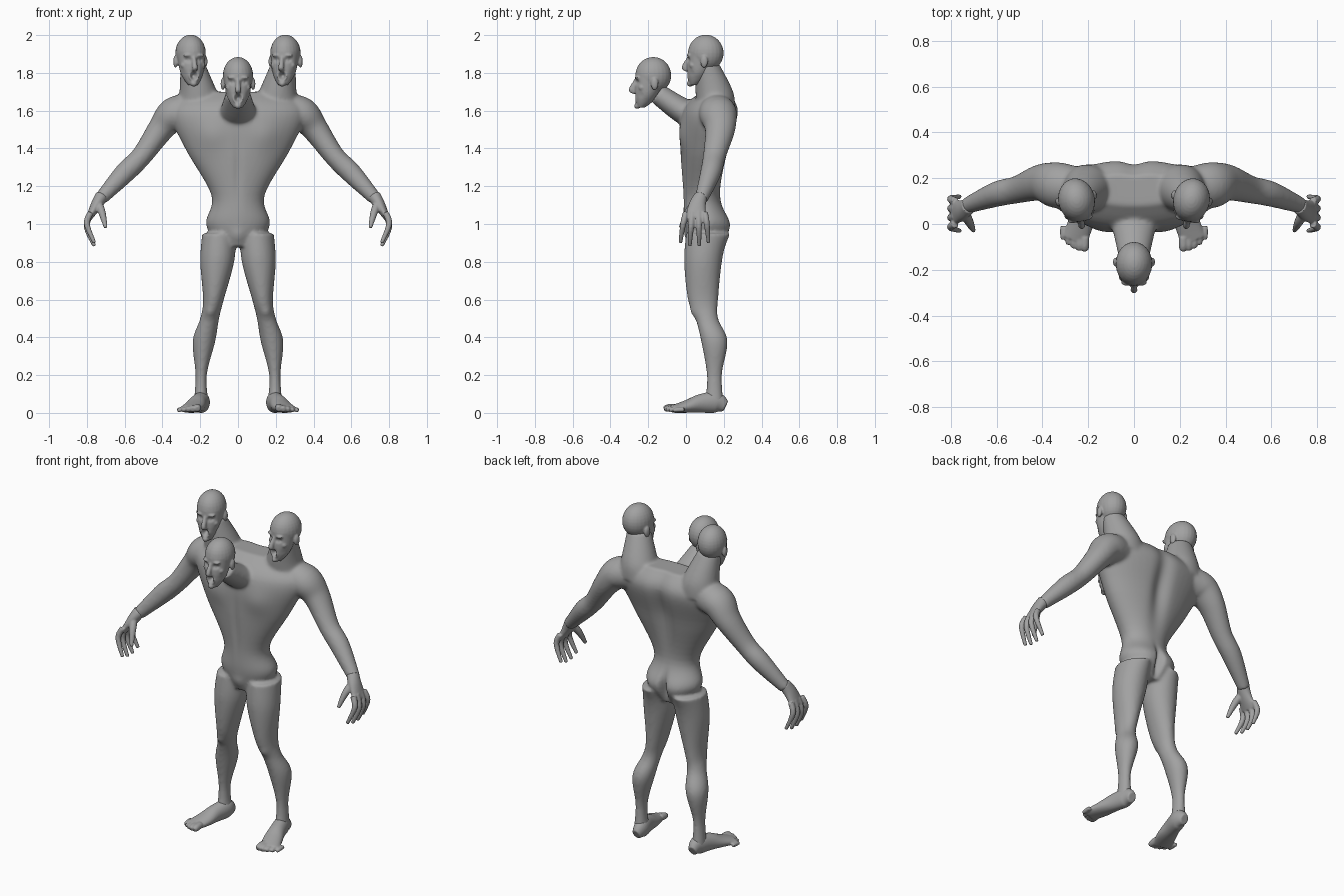
import bpy, bmesh, math
from mathutils import Vector, Matrix

cube = bpy.data.objects.get("Cube")
if cube:
    bpy.data.objects.remove(cube, do_unlink=True)

RIGHTWARD, BACKWARD, UPWARD = Matrix.Identity(3)
EVEN = Vector((1, 1, 1))

grey = (0.36, 0.36, 0.36, 1)
skin = bpy.data.materials.new("grey_skin")
skin.use_nodes = True
skin.diffuse_color = grey
skin.node_tree.nodes["Principled BSDF"].inputs["Base Color"].default_value = grey


def ring(x=0, y=0, z=0, wide=0, deep=None):
    """One cross-section of a limb; round unless a depth is given."""
    return Vector((x, y, z, wide, wide if deep is None else deep))


def smooth_path(rings, steps=6):
    """Rings blended along a smooth curve through the given ones."""
    padded = [rings[0], *rings, rings[-1]]
    path = []
    for before, start, end, after in zip(padded, padded[1:], padded[2:], padded[3:]):
        leave, arrive = (end - before) / 2, (after - start) / 2
        for step in range(steps):
            t = step / steps
            ease = t * t * (3 - 2 * t)
            path.append(start.lerp(end, ease)
                        + leave * t * (1 - t) ** 2 - arrive * t * t * (1 - t))
    return path + [rings[-1]]


def loft(bm, rings, side=1, across=None, sides=32):
    """Closed tube; its rings lie level, or square to the path when across is given."""
    path = smooth_path(rings)
    centres = [Vector((side * r[0], r[1], r[2])) for r in path]
    loops = []
    for i, (centre, section) in enumerate(zip(centres, path)):
        u, v = RIGHTWARD, BACKWARD
        if across:
            ahead = centres[min(i + 1, len(centres) - 1)]
            behind = centres[max(i - 1, 0)]
            tangent = (ahead - behind).normalized()
            v = (across - tangent * across.dot(tangent)).normalized()
            u = tangent.cross(v)
        angles = [math.tau * k / sides for k in range(sides)]
        loops.append([bm.verts.new(centre + u * math.cos(a) * section[3]
                                   + v * math.sin(a) * section[4]) for a in angles])
    for low, high in zip(loops, loops[1:]):
        for k in range(sides):
            bm.faces.new((low[k - 1], low[k], high[k], high[k - 1]))
    bm.faces.new(loops[0][::-1])
    bm.faces.new(loops[-1])


def ball(bm, centre, size):
    """Ellipsoid, mirrored when it lies off the middle."""
    x, y, z = centre
    for place in {(x, y, z), (-x, y, z)}:
        matrix = Matrix.Translation(place) @ Matrix.Diagonal((*size, 1))
        bmesh.ops.create_uvsphere(bm, u_segments=24, v_segments=16, radius=1, matrix=matrix)


def fuse(name, bm, voxel, smoothing):
    """Merge overlapping volumes into one smooth skin."""
    bmesh.ops.recalc_face_normals(bm, faces=bm.faces)
    rough = bpy.data.meshes.new("rough")
    bm.to_mesh(rough)
    bm.free()
    part = bpy.data.objects.new(name, rough)
    bpy.context.collection.objects.link(part)
    remesh = part.modifiers.new("fuse", 'REMESH')
    remesh.mode = 'VOXEL'
    remesh.voxel_size = voxel
    soften = part.modifiers.new("soften", 'SMOOTH')
    soften.iterations = smoothing
    bpy.context.view_layer.update()
    graph = bpy.context.evaluated_depsgraph_get()
    mesh = bpy.data.meshes.new_from_object(part.evaluated_get(graph))
    part.modifiers.clear()
    part.data = mesh
    bpy.data.meshes.remove(rough)
    mesh.materials.clear()
    mesh.materials.append(skin)
    mesh.shade_smooth()
    return part


def sculpt(part, centre, reach, push):
    """Soft push around a point, mirrored left to right."""
    for vertex in part.data.vertices:
        x, y, z = vertex.co
        offset = Vector((abs(x), y, z)) - Vector(centre)
        distance = sum((o / r) ** 2 for o, r in zip(offset, reach))
        vertex.co += push * math.exp(-distance)


# Torso: narrow hips rising to very broad shoulders
body = bmesh.new()
loft(body, [ring(y=.1, z=.88, wide=.1, deep=.08),
            ring(y=.11, z=1, wide=.17, deep=.12),
            ring(y=.085, z=1.15, wide=.14, deep=.1),
            ring(y=.1, z=1.4, wide=.28, deep=.13),
            ring(y=.13, z=1.6, wide=.36, deep=.15),
            ring(y=.15, z=1.7, wide=.24, deep=.07)], sides=48)

# Forward neck
loft(body, [ring(y=.1, z=1.58, wide=.08, deep=.13),
            ring(y=0, z=1.59, wide=.07, deep=.1),
            ring(y=-.15, z=1.69, wide=.055, deep=.065)], across=RIGHTWARD)

for side in (-1, 1):
    # Side neck with its trapezius
    loft(body, [ring(x=.2, y=.16, z=1.6, wide=.13, deep=.1),
                ring(x=.21, y=.15, z=1.7, wide=.1, deep=.1),
                ring(x=.24, y=.11, z=1.85, wide=.065)], side)
    # Arm
    loft(body, [ring(x=.25, y=.16, z=1.6, wide=.09),
                ring(x=.34, y=.17, z=1.58, wide=.09, deep=.1),
                ring(x=.41, y=.18, z=1.5, wide=.07, deep=.08),
                ring(x=.51, y=.15, z=1.36, wide=.055, deep=.06),
                ring(x=.6, y=.13, z=1.27, wide=.055),
                ring(x=.73, y=.08, z=1.13, wide=.035)], side, across=BACKWARD)
    # Leg
    loft(body, [ring(x=.1, y=.11, z=.95, wide=.09, deep=.11),
                ring(x=.11, y=.09, z=.8, wide=.09, deep=.1),
                ring(x=.13, y=.09, z=.6, wide=.055, deep=.08),
                ring(x=.15, y=.11, z=.5, wide=.05, deep=.06),
                ring(x=.18, y=.15, z=.38, wide=.06, deep=.07),
                ring(x=.195, y=.15, z=.2, wide=.03, deep=.04),
                ring(x=.195, y=.15, z=.05, wide=.04, deep=.05)], side)

body = fuse("body", body, voxel=.009, smoothing=8)
# Spine groove, cleft and buttocks
sculpt(body, (0, .25, 1.45), (.05, .1, .25), BACKWARD * -.03)
sculpt(body, (0, .23, .97), (.02, .07, .08), BACKWARD * -.04)
sculpt(body, (.09, .22, .97), EVEN * .07, BACKWARD * .015)
# Groin, chest muscles, belly line and kneecaps
sculpt(body, (0, -.02, .93), EVEN * .04, BACKWARD * -.015)
sculpt(body, (.14, 0, 1.47), EVEN * .08, BACKWARD * -.015)
sculpt(body, (0, 0, 1.3), (.02, .05, .15), BACKWARD * .01)
sculpt(body, (.15, .04, .53), EVEN * .03, BACKWARD * -.01)

for side, word in ((-1, "right"), (1, "left")):
    # Palm
    hand = bmesh.new()
    loft(hand, [ring(x=.72, y=.08, z=1.15, wide=.035),
                ring(x=.75, y=.06, z=1.1, wide=.03, deep=.045),
                ring(x=.79, y=.05, z=1.03, wide=.016, deep=.056)], side, across=BACKWARD)
    # Curled fingers, fanned from front to back
    for finger in range(4):
        fan = finger / 3
        knuckle, tip = .1 * fan, .15 * fan - .03
        reach = .02 * math.sin(math.pi * fan)
        loft(hand, [ring(x=.78, y=knuckle, z=1.06, wide=.017),
                    ring(x=.8, y=(knuckle + tip) / 2, z=1 - reach, wide=.016),
                    ring(x=.76, y=tip, z=.9 - reach, wide=.01)], side, across=BACKWARD, sides=12)
    # Thumb
    loft(hand, [ring(x=.74, y=.05, z=1.11, wide=.022),
                ring(x=.72, y=.01, z=1.06, wide=.02),
                ring(x=.7, y=-.03, z=.98, wide=.01)], side, across=BACKWARD, sides=12)
    fuse(word + "_hand", hand, voxel=.005, smoothing=4)

    # Foot from heel to ball
    foot = bmesh.new()
    loft(foot, [ring(x=.19, y=.21, z=.035, wide=.025, deep=.03),
                ring(x=.19, y=.16, z=.055, wide=.042, deep=.055),
                ring(x=.21, y=.08, z=.05, wide=.046, deep=.05),
                ring(x=.23, y=.01, z=.035, wide=.055, deep=.035),
                ring(x=.26, y=-.07, z=.02, wide=.056, deep=.02)], side, across=UPWARD)
    # Toes in an arc, shrinking outward
    for toe in range(5):
        x, size = .215 + .024 * toe, .02 - .002 * toe
        tip = .003 * toe ** 2 - .117
        loft(foot, [ring(x=x, y=tip + .06, z=size * 1.5, wide=size),
                    ring(x=x, y=tip + .02, z=size * 1.3, wide=size),
                    ring(x=x, y=tip, z=size, wide=size * .7)], side, across=UPWARD, sides=12)
    foot = fuse(word + "_foot", foot, voxel=.005, smoothing=4)
    for vertex in foot.data.vertices:
        vertex.co.z = max(vertex.co.z, 0)

# Head: skull, then the face from chin to forehead
head = bmesh.new()
ball(head, (0, .005, .02), (.08, .095, .097))
loft(head, [ring(y=-.06, z=-.15, wide=.025, deep=.02),
            ring(y=-.045, z=-.12, wide=.045),
            ring(y=-.03, z=-.07, wide=.065),
            ring(y=-.01, z=.03, wide=.075, deep=.08)])
# Nose
loft(head, [ring(y=-.08, z=.005, wide=.01),
            ring(y=-.11, z=-.055, wide=.015),
            ring(y=-.1, z=-.07, wide=.012)], across=BACKWARD, sides=12)
# Lips, chin, brows, cheekbones and ears
ball(head, (0, -.084, -.1), (.03, .02, .033))
ball(head, (0, -.08, -.14), EVEN * .018)
ball(head, (.03, -.077, .008), (.027, .015, .009))
ball(head, (.048, -.056, -.045), EVEN * .018)
ball(head, (.08, .012, -.025), (.012, .02, .033))

front_head = fuse("front_head", head, voxel=.005, smoothing=4)
front_head.location = (0, -.178, 1.767)
# Open mouth, eye sockets, eyeballs and hollow cheeks
sculpt(front_head, (0, -.1, -.1), (.017, .04, .02), BACKWARD * .045)
sculpt(front_head, (.03, -.085, -.017), (.017, .04, .011), BACKWARD * .013)
sculpt(front_head, (.03, -.075, -.017), EVEN * .007, BACKWARD * -.006)
sculpt(front_head, (.05, -.06, -.085), EVEN * .02, BACKWARD * .007)

# Side heads, turned slightly inward
for side, word in ((-1, "right"), (1, "left")):
    twin = bpy.data.objects.new(word + "_head", front_head.data)
    bpy.context.collection.objects.link(twin)
    twin.location = (side * .25, .1, 1.885)
    twin.rotation_euler.z = -side * .2
